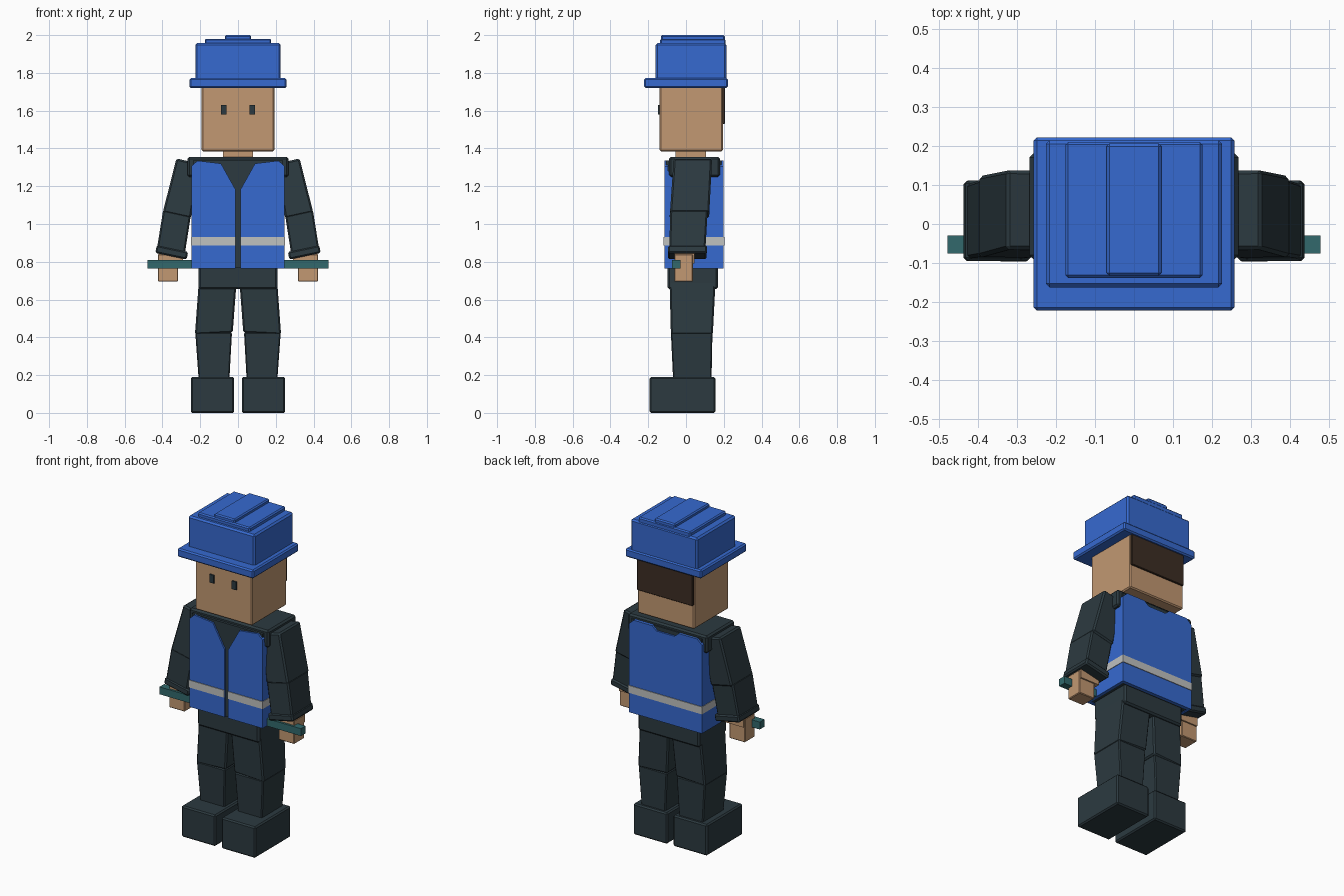
import bpy, bmesh

if "Cube" in bpy.data.objects:
    bpy.data.objects.remove(bpy.data.objects["Cube"])


def material(name, rgb):
    m = bpy.data.materials.new(name)
    m.diffuse_color = (*rgb, 1)
    m.use_nodes = True
    m.node_tree.nodes["Principled BSDF"].inputs["Base Color"].default_value = m.diffuse_color
    return m


BLUE = material("blue", (0.037, 0.144, 0.63))
DARK = material("dark slate", (0.025, 0.042, 0.051))
SKIN = material("skin", (0.54, 0.314, 0.168))
GREY = material("reflective grey", (0.53, 0.54, 0.53))
TEAL = material("teal", (0.032, 0.141, 0.15))
HAIR = material("hair brown", (0.046, 0.027, 0.017))


def prism(name, mat, profile, y, y_top=None, bevel=0.0):
    """Extrude an (x, z) outline through y, optionally tapering y towards the top."""
    y_top = y_top or y
    zs = [p[1] for p in profile]
    lo, span = min(zs), max(zs) - min(zs)
    bm = bmesh.new()
    rings = []
    for i in (0, 1):
        rings.append([bm.verts.new((x, y[i] + (y_top[i] - y[i]) * (z - lo) / span, z))
                      for x, z in profile])
    bm.faces.new(rings[0])
    bm.faces.new(rings[1][::-1])
    n = len(profile)
    for i in range(n):
        j = (i + 1) % n
        bm.faces.new((rings[0][i], rings[1][i], rings[1][j], rings[0][j]))
    bmesh.ops.recalc_face_normals(bm, faces=bm.faces)
    mesh = bpy.data.meshes.new(name)
    bm.to_mesh(mesh)
    bm.free()
    mesh.materials.append(mat)
    obj = bpy.data.objects.new(name, mesh)
    bpy.context.collection.objects.link(obj)
    if bevel:
        mod = obj.modifiers.new("edge bevel", 'BEVEL')
        mod.width = bevel
        mod.segments = 1
    return obj


def box(name, mat, x, y, z, bevel=0.0):
    return prism(name, mat, [(x[0], z[0]), (x[1], z[0]), (x[1], z[1]), (x[0], z[1])],
                 y, bevel=bevel)


# Hard hat: brim, crown and two stepped ridges
box("helmet_brim", BLUE, (-.257, .257), (-.222, .222), (1.72, 1.772), .008)
box("helmet_crown", BLUE, (-.226, .226), (-.162, .215), (1.76, 1.957), .01)
box("helmet_step", BLUE, (-.176, .176), (-.138, .21), (1.94, 1.98), .007)
box("helmet_ridge", BLUE, (-.07, .07), (-.132, .206), (1.96, 2.0), .007)

# Head, hair and neck
box("head", SKIN, (-.192, .192), (-.14, .196), (1.385, 1.735), .007)
box("hair", HAIR, (-.188, .188), (.19, .206), (1.53, 1.73), .003)
box("neck", SKIN, (-.08, .08), (-.055, .105), (1.33, 1.4))

# Jacket body, shoulders and hips
box("torso", DARK, (-.238, .238), (-.105, .188), (.768, 1.335))
box("shoulder_yoke", DARK, (-.268, .268), (-.09, .18), (1.25, 1.355), .01)
box("hips", DARK, (-.208, .208), (-.097, .17), (.655, .785), .01)

# Vest back with neckline notch, and its stripe
prism("vest_back", BLUE, [(-.247, .765), (.247, .765), (.247, 1.305), (.215, 1.335),
                          (.09, 1.335), (.06, 1.31), (-.06, 1.31), (-.09, 1.335),
                          (-.215, 1.335), (-.247, 1.305)], (.18, .199))
box("stripe_back", GREY, (-.25, .25), (.195, .203), (.885, .93))

for side, s in (("left", 1), ("right", -1)):
    def quad(*pts):
        return [(s * x, z) for x, z in pts]

    def side_box(name, mat, x, y, z, bevel=0.0):
        return box(side + "_" + name, mat, (s * x[0], s * x[1]), y, z, bevel)

    # Eye
    side_box("eye", DARK, (.061, .09), (-.148, -.139), (1.58, 1.63))

    # Vest front, side and reflective stripe
    prism(side + "_vest_front", BLUE,
          quad((.012, .765), (.247, .765), (.247, 1.305), (.215, 1.335),
               (.09, 1.32), (.012, 1.18)), (-.115, -.095))
    side_box("vest_side", BLUE, (.23, .247), (-.1, .19), (.765, 1.28))
    side_box("stripe_front", GREY, (.012, .25), (-.119, -.112), (.885, .93))
    side_box("stripe_side", GREY, (.244, .25), (-.119, .203), (.885, .93))

    # Arm: sleeve sections, cuff and hand
    prism(side + "_upper_arm", DARK,
          quad((.25, 1.03), (.398, 1.062), (.326, 1.347), (.2, 1.318)),
          (-.087, .122), (-.065, .138), .009)
    prism(side + "_forearm", DARK,
          quad((.285, .82), (.432, .852), (.396, 1.075), (.25, 1.043)),
          (-.09, .1), (-.083, .115), .008)
    prism(side + "_cuff", DARK,
          quad((.272, .812), (.438, .847), (.43, .888), (.264, .853)),
          (-.096, .108), (-.094, .112), .008)
    side_box("wrist", SKIN, (.29, .42), (-.06, .045), (.79, .85))
    side_box("hand", SKIN, (.317, .424), (-.062, .036), (.695, .84), .004)

    # Held bar
    side_box("bar", TEAL, (.23, .478), (-.075, -.03), (.765, .81))

    # Leg and boot
    prism(side + "_thigh", DARK,
          quad((.028, .425), (.228, .415), (.205, .73), (.005, .73)),
          (-.08, .142), (-.088, .158), .008)
    prism(side + "_shin", DARK,
          quad((.046, .17), (.208, .17), (.226, .425), (.032, .425)),
          (-.068, .135), (-.08, .14), .006)
    side_box("boot", DARK, (.02, .25), (-.192, .155), (0, .19), .008)
